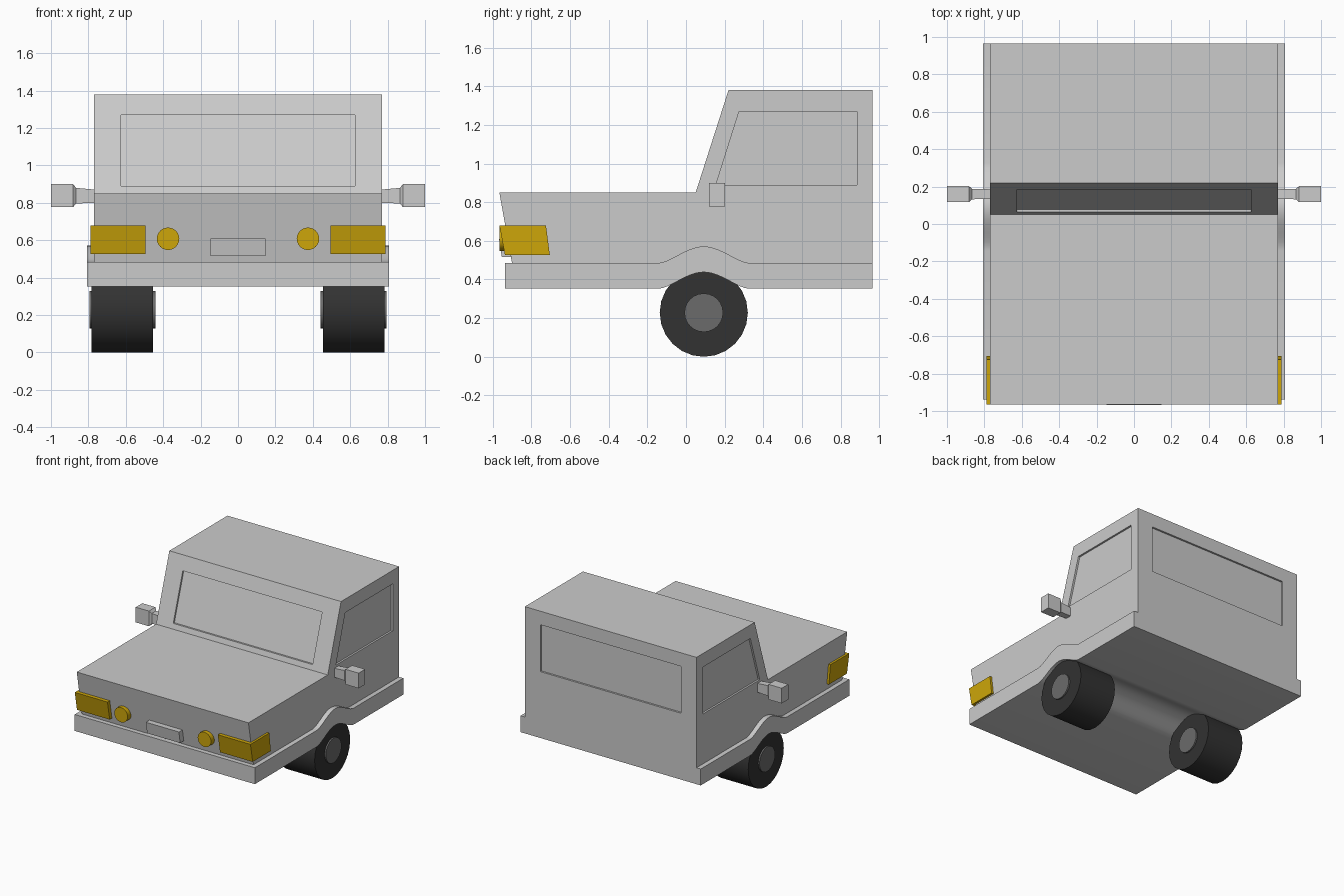
import bpy, bmesh, math
from mathutils import Matrix

if "Cube" in bpy.data.objects:
    bpy.data.objects.remove(bpy.data.objects["Cube"])


def material(name, rgb):
    m = bpy.data.materials.new(name)
    m.diffuse_color = (*rgb, 1)
    m.use_nodes = True
    m.node_tree.nodes["Principled BSDF"].inputs["Base Color"].default_value = m.diffuse_color
    return m


YELLOW = material("lamp_yellow", (0.61, 0.38, 0.003))
RUBBER = material("rubber", (0.032, 0.032, 0.032))
HUB = material("hub_grey", (0.147, 0.147, 0.147))


def finish(name, bm, mat=None, smooth=False):
    bmesh.ops.recalc_face_normals(bm, faces=bm.faces)
    mesh = bpy.data.meshes.new(name)
    bm.to_mesh(mesh)
    bm.free()
    ob = bpy.data.objects.new(name, mesh)
    bpy.context.collection.objects.link(ob)
    if mat:
        mesh.materials.append(mat)
    if smooth:
        bpy.ops.object.select_all(action='DESELECT')
        ob.select_set(True)
        bpy.context.view_layer.objects.active = ob
        bpy.ops.object.shade_smooth_by_angle(angle=math.radians(35))
    return ob


def loft(name, rings, mat=None, smooth=False):
    """Skin matching rings of points and cap both ends."""
    bm = bmesh.new()
    rows = [[bm.verts.new(p) for p in ring] for ring in rings]
    n = len(rows[0])
    for a, b in zip(rows, rows[1:]):
        for i in range(n):
            j = (i + 1) % n
            bm.faces.new((a[i], a[j], b[j], b[i]))
    bm.faces.new(rows[0])
    bm.faces.new(rows[-1])
    return finish(name, bm, mat, smooth)


def extrude_x(name, profile, x0, x1, mat=None, smooth=False):
    """Extrude a (y, z) profile between two x positions."""
    return loft(name, [[(x, y, z) for y, z in profile] for x in (x0, x1)], mat, smooth)


def cylinder(name, centre, radius, depth, axis, sides, mat):
    bm = bmesh.new()
    turn = Matrix.Rotation(math.pi / 2, 4, 'Y' if axis == 'X' else 'X')
    bmesh.ops.create_cone(bm, cap_ends=True, segments=sides, radius1=radius,
                          radius2=radius, depth=depth,
                          matrix=Matrix.Translation(centre) @ turn)
    return finish(name, bm, mat, True)


# Cab and bonnet
body = extrude_x("body", [(-0.966, 0.85), (0.05, 0.85), (0.22, 1.38), (0.965, 1.38),
                          (0.965, 0.465), (-0.897, 0.465)], -0.77, 0.77)

# Window recesses
D, LOW, HIGH = 0.015, 0.89, 1.27


def slope(z):
    return 0.05 + 0.17 * (z - 0.85) / 0.53


side = [(0.155, LOW), (0.275, HIGH), (0.885, HIGH), (0.885, LOW)]
cutters = [
    extrude_x("windscreen_cutter", [(slope(LOW) - 0.1, LOW), (slope(LOW) + D, LOW),
                                    (slope(HIGH) + D, HIGH), (slope(HIGH) - 0.1, HIGH)],
              -0.625, 0.625),
    extrude_x("rear_window_cutter", [(0.965 - D, LOW), (1.1, LOW), (1.1, HIGH),
                                     (0.965 - D, HIGH)], -0.63, 0.63),
    extrude_x("left_window_cutter", side, -0.9, -0.77 + D),
    extrude_x("right_window_cutter", side, 0.77 - D, 0.9),
]
bpy.context.view_layer.objects.active = body
for c in cutters:
    c.hide_render = True
    mod = body.modifiers.new("recess", 'BOOLEAN')
    mod.operation, mod.solver, mod.object = 'DIFFERENCE', 'EXACT', c
    bpy.ops.object.modifier_apply(modifier=mod.name)
for c in cutters:
    bpy.data.objects.remove(c)

# Lower skirt, arched over the wheels on both its top and underside
WY, WZ = 0.092, 0.228


def arch(i, n=20):
    t = i / n * 2 - 1
    s = (1 - abs(t)) ** 0.87
    return WY + 0.235 * t, 0.086 * s * s * (3 - 2 * s)


curve = [arch(i) for i in range(21)]
top = [(-0.938, 0.485)] + [(y, 0.485 + h) for y, h in curve] + [(0.965, 0.485)]
bottom = [(-0.938, 0.352)] + [(y, 0.352 + h) for y, h in curve] + [(0.965, 0.352)]
extrude_x("skirt", top + bottom[::-1], -0.808, 0.808, smooth=True)

# Number plate block
extrude_x("front_plate", [(-0.968, 0.61), (-0.90, 0.61), (-0.88, 0.515), (-0.953, 0.515)],
          -0.148, 0.148)

for s, label in ((-1, "left"), (1, "right")):
    # Wrap-around corner lamp and round lamp
    extrude_x(label + "_corner_lamp", [(-0.966, 0.68), (-0.725, 0.68), (-0.705, 0.527),
                                       (-0.937, 0.527)], s * 0.495, s * 0.788, YELLOW)
    cylinder(label + "_round_lamp", (s * 0.374, -0.93, 0.608), 0.06, 0.07, 'Y', 24, YELLOW)

    # Wheel: tyre and hub
    cylinder(label + "_tyre", (s * 0.618, WY, WZ), 0.228, 0.328, 'X', 24, RUBBER)
    cylinder(label + "_hub", (s * 0.618, WY, WZ), 0.1, 0.352, 'X', 24, HUB)

    # Wing mirror: arm flaring into a square head
    sections = [(0.755, 0.025, 0.80, 0.87), (0.865, 0.028, 0.797, 0.88),
                (0.882, 0.042, 0.777, 0.90), (1.0, 0.042, 0.777, 0.90)]
    loft(label + "_mirror", [[(s * x, 0.16 - w, a), (s * x, 0.16 + w, a),
                              (s * x, 0.16 + w, b), (s * x, 0.16 - w, b)]
                             for x, w, a, b in sections])
